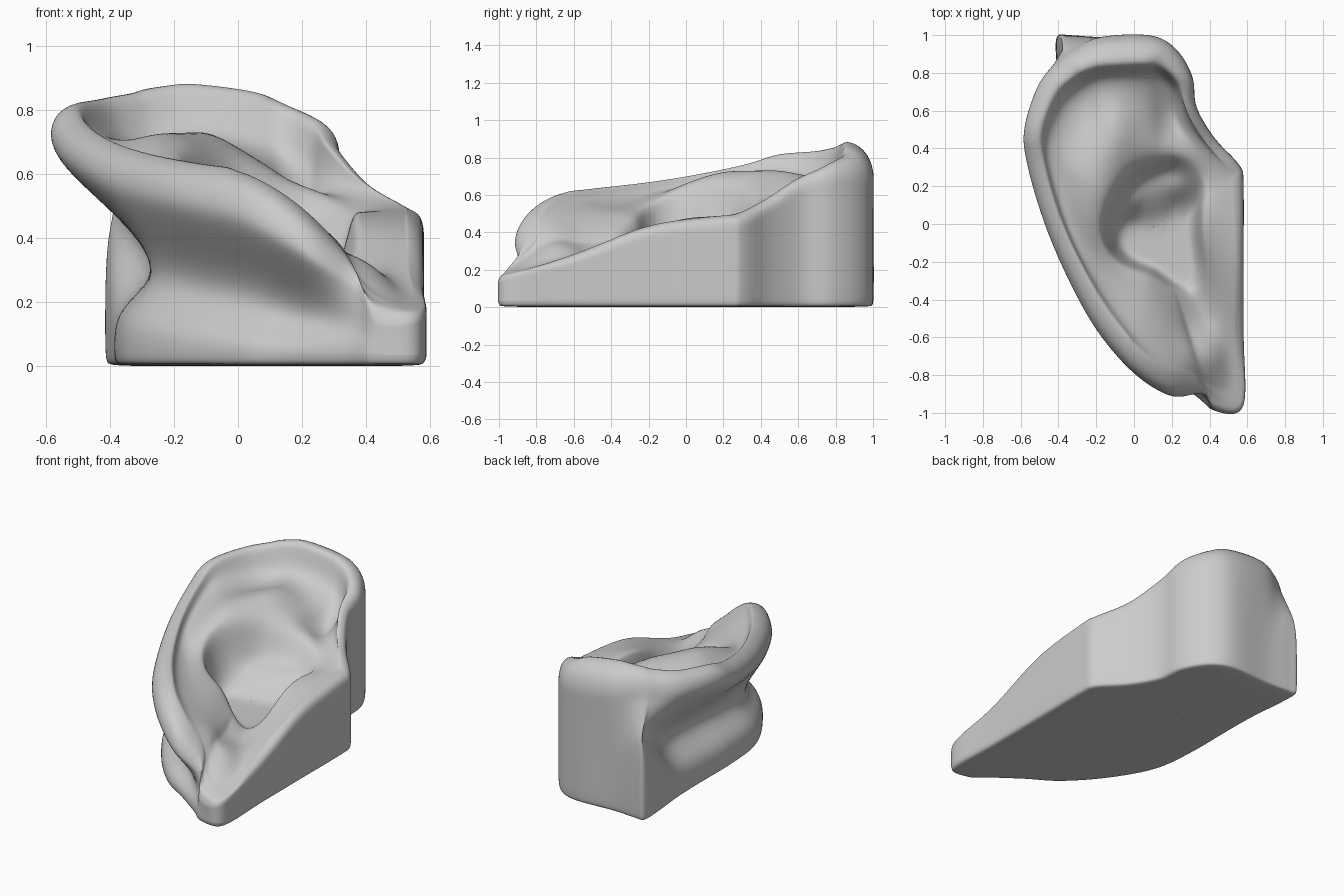
import bpy, bmesh, math
from mathutils import Vector

if "Cube" in bpy.data.objects:
    bpy.data.objects.remove(bpy.data.objects["Cube"])

STEPS = 4
CENTRE = Vector((0.14, -0.10, 0))

# Rim stations, clockwise: outline x, y, crest height, edge roundness, groove depth
RIM = [
    (0.08, 1.0, .872, .15, 1), (0.22, .93, .83, .12, 1), (0.31, .78, .775, .08, .9),
    (0.33, .62, .70, .06, .5), (0.43, .45, .575, .05, .1), (0.56, .31, .50, .05, 0),
    (0.58, .20, .49, .05, 0), (0.58, -.20, .44, .05, 0), (0.58, -.60, .28, .04, 0),
    (0.58, -.97, .18, .03, 0), (0.43, -.99, .22, .08, 0), (0.36, -.90, .36, .10, 0),
    (0.20, -.92, .51, .14, .05), (0.0, -.80, .61, .13, .2), (-.20, -.57, .64, .11, .3),
    (-.36, -.28, .67, .10, .3), (-.48, 0.0, .71, .09, .35), (-.57, .30, .77, .09, .4),
    (-.59, .50, .825, .09, .5), (-.51, .74, .845, .10, .8), (-.40, .86, .865, .11, 1),
    (-.32, .92, .885, .12, 1), (-.18, .99, .90, .15, 1)]
# Undercut stations 11 to 21: base x, y, flare height, waist inset
BASE = [
    (0.34, -.92, .08, .03), (0.16, -.79, .09, .09), (-.01, -.68, .11, .12),
    (-.20, -.47, .14, .13), (-.35, -.20, .17, .13), (-.385, .10, .19, .16),
    (-.385, .38, .20, .18), (-.39, .62, .22, .17), (-.41, .84, .36, .08),
    (-.41, .99, .46, .05), (-.34, 1.0, .47, .02)]
# Edge of the inner bowl
BOWL = [
    (0.37, .25, .46), (0.22, .36, .55), (0.0, .30, .64), (-.13, .13, .68),
    (-.17, -.05, .62), (-.10, -.20, .53), (0.07, -.26, .48), (0.22, -.35, .38),
    (0.32, -.37, .31), (0.38, -.26, .36), (0.36, -.08, .47), (0.36, .10, .48)]


def closed_spline(points, steps):
    """Catmull-Rom loop through points of any dimension."""
    n, out = len(points), []
    for i in range(n):
        a, b, c, d = (points[(i + k) % n] for k in (-1, 0, 1, 2))
        for s in range(steps):
            t = s / steps
            out.append([0.5 * (2 * q + (r - p) * t + (2 * p - 5 * q + 4 * r - u) * t * t
                               + (3 * q - p - 3 * r + u) * t ** 3)
                        for p, q, r, u in zip(a, b, c, d)])
    return out


def angle(p):
    return math.atan2(p[1] - CENTRE.y, p[0] - CENTRE.x)


def at(p, z):
    return Vector((p[0], p[1], z))


base_full = [BASE[i - 11] if 11 <= i <= 21 else
             (p[0], p[1], min(.3 * p[2], .5 * (p[2] - p[3])), 0) for i, p in enumerate(RIM)]
rim = closed_spline(RIM, STEPS)
base = closed_spline(base_full, STEPS)
bowl = sorted((angle(p), p) for p in closed_spline(BOWL, 12))


def bowl_edge(theta):
    """Bowl edge point in a given direction from the centre."""
    wrapped = [(bowl[-1][0] - math.tau, bowl[-1][1])] + bowl + [(bowl[0][0] + math.tau, bowl[0][1])]
    for (a, p), (b, q) in zip(wrapped, wrapped[1:]):
        if a <= theta <= b:
            return Vector(p).lerp(Vector(q), (theta - a) / max(b - a, 1e-6))


def inward(loop, i):
    """Inward normal of a clockwise outline."""
    a, b = loop[i - 1], loop[(i + 1) % len(loop)]
    t = Vector((b[0] - a[0], b[1] - a[1], 0)).normalized()
    return Vector((t.y, -t.x, 0))


def bowl_floor(p):
    """Sloping bowl floor with a ridge crossing it."""
    v = p.y - 0.10 - 0.33 * p.x
    z = 0.29 + 0.13 / (1 + math.exp(-v / 0.035))
    return z + 0.05 * math.exp(-(v / 0.055) ** 2)


def bump(p, x, y, sx, sy):
    return math.exp(-((p.x - x) / sx) ** 2 - ((p.y - y) / sy) ** 2)


# Groove between the rim and the bowl: fraction across, drop
GROOVE = [(.04, .045), (.08, .105), (.14, .14), (.25, .145), (.40, .125), (.54, .085),
          (.70, .04), (.85, .005)]

columns = []
for i, (r, b) in enumerate(zip(rim, base)):
    n_base, n_rim = inward(base, i), inward(rim, i)
    if r[1] < -.75:  # even out the notch beside the lobe
        n_rim = (at(CENTRE, 0) - at(r, 0)).normalized()
    foot, outer = at(b, 0), at(r, 0)
    crest_z, rad, depth = r[2], r[3], max(r[4], 0)
    flare, inset = b[2], max(b[3], 0)
    edge_z = crest_z - rad
    waist = foot + n_base * inset
    rise = edge_z - flare
    col = [at(foot + n_base * .03, 0), at(foot + n_base * .006, .008), at(foot, .035),
           at(foot, flare * .6), at(foot + n_base * inset * .15, flare),
           at(waist, flare + .25 * rise), at(waist.lerp(outer, .6), flare + .65 * rise),
           at(waist.lerp(outer, .93), flare + .87 * rise), at(outer, edge_z)]
    # rounded rim
    col.append(at(outer + n_rim * rad * .25, edge_z + rad * .70))
    crest = at(outer + n_rim * rad, crest_z)
    col.append(crest)
    # groove, inner fold, the hollow beside it and the lobe's swell
    edge = bowl_edge(angle(crest))
    for f, drop in GROOVE:
        p = crest.lerp(edge, f)
        p.z -= drop * depth
        p.z += math.sin(math.pi * f) * (.07 * bump(p, -.12, .42, .12, .28)
                                        + .03 * bump(p, -.25, .1, .1, .2)
                                        - .07 * bump(p, .18, .52, .09, .15)
                                        + .11 * bump(p, .37, -.73, .10, .13))
        col.append(p)
    col.append(edge)
    # bowl wall and floor
    for f, mix in ((.91, .45), (.80, .9), (.65, 1), (.48, 1), (.28, 1)):
        p = at(CENTRE.lerp(at(edge, 0), f), 0)
        low = min(bowl_floor(p), edge.z - .01)
        p.z = edge.z + (low - edge.z) * mix
        col.append(p)
    columns.append(col)

# Blend neighbouring sections between rim and bowl floor
for _ in range(4):
    old = [[p.copy() for p in col] for col in columns]
    for i, col in enumerate(columns):
        for j in range(11, len(col)):
            col[j] = (old[i - 1][j] + 2 * old[i][j] + old[(i + 1) % len(old)][j]) / 4

# Ear body
bm = bmesh.new()
grid = [[bm.verts.new(p) for p in col] for col in columns]
for i, col in enumerate(grid):
    nxt = grid[(i + 1) % len(grid)]
    for j in range(len(col) - 1):
        bm.faces.new((col[j], col[j + 1], nxt[j + 1], nxt[j]))
middle = bm.verts.new(at(CENTRE, bowl_floor(CENTRE)))
underside = bm.verts.new((0.1, 0, 0))
for i, col in enumerate(grid):
    nxt = grid[(i + 1) % len(grid)]
    bm.faces.new((col[-1], middle, nxt[-1]))
    bm.faces.new((col[0], nxt[0], underside))
bmesh.ops.recalc_face_normals(bm, faces=bm.faces)
mesh = bpy.data.meshes.new("ear")
bm.to_mesh(mesh)
bm.free()

ear = bpy.data.objects.new("ear", mesh)
bpy.context.collection.objects.link(ear)
grey = bpy.data.materials.new("plaster grey")
grey.diffuse_color = (0.6, 0.6, 0.6, 1)
grey.use_nodes = True
grey.node_tree.nodes["Principled BSDF"].inputs["Base Color"].default_value = grey.diffuse_color
mesh.materials.append(grey)
sub = ear.modifiers.new("smooth", 'SUBSURF')
sub.levels = sub.render_levels = 2
bpy.context.view_layer.objects.active = ear
ear.select_set(True)
bpy.ops.object.shade_smooth()
